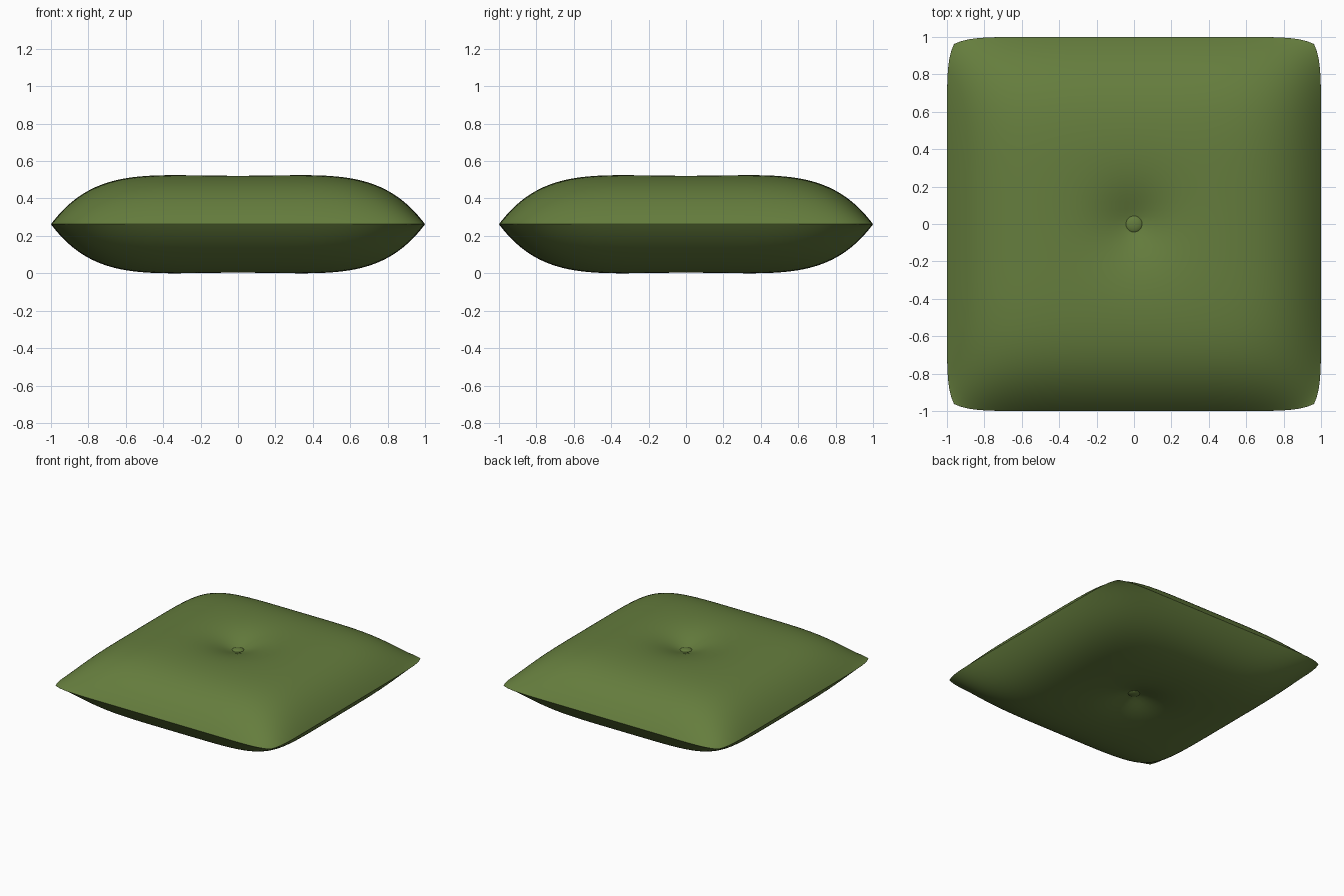
import bpy, bmesh, math

if "Cube" in bpy.data.objects:
    bpy.data.objects.remove(bpy.data.objects["Cube"])

green = bpy.data.materials.new("olive green fabric")
green.diffuse_color = (0.13, 0.205, 0.047, 1)
green.use_nodes = True
green.node_tree.nodes["Principled BSDF"].inputs["Base Color"].default_value = green.diffuse_color

N = 80            # grid resolution
H = 0.267         # half thickness before tufting
SEAM = 0.2635     # height of the seam
DIMPLE = 0.095


def half_height(u, v):
    r = math.hypot(u, v)
    puff = H * (1 - abs(u) ** 5) * (1 - abs(v) ** 5)
    return max(puff - DIMPLE * math.exp(-(r / 0.2) ** 1.5), 0)


def finish(bm, name):
    bmesh.ops.recalc_face_normals(bm, faces=bm.faces)
    for f in bm.faces:
        f.smooth = True
    me = bpy.data.meshes.new(name)
    bm.to_mesh(me)
    bm.free()
    me.materials.append(green)
    ob = bpy.data.objects.new(name, me)
    bpy.context.collection.objects.link(ob)
    return ob


# Cushion: two puffed sheets welded along the seam, rounded corners, tufted middle
bm = bmesh.new()
for side in (1, -1):
    rows = []
    for i in range(N + 1):
        row = []
        for j in range(N + 1):
            u = math.sin((i / N - 0.5) * math.pi)
            v = math.sin((j / N - 0.5) * math.pi)
            x = u * (1 - 0.038 * abs(v) ** 12.6)
            y = v * (1 - 0.038 * abs(u) ** 12.6)
            row.append(bm.verts.new((x, y, SEAM + side * half_height(u, v))))
        rows.append(row)
    for i in range(N):
        for j in range(N):
            bm.faces.new((rows[i][j], rows[i + 1][j], rows[i + 1][j + 1], rows[i][j + 1]))
rim = [v for v in bm.verts if abs(v.co.z - SEAM) < 1e-6]
bmesh.ops.remove_doubles(bm, verts=rim, dist=1e-5)
low = min(v.co.z for v in bm.verts)
finish(bm, "cushion").location.z = -low

# Buttons: flattened domes in the dimples
for side, name in ((1, "top_button"), (-1, "bottom_button")):
    bm = bmesh.new()
    bmesh.ops.create_uvsphere(bm, u_segments=32, v_segments=16, radius=0.048)
    bmesh.ops.scale(bm, vec=(1, 1, 0.4), verts=bm.verts)
    z = SEAM - low + side * (half_height(0, 0) + 0.002)
    finish(bm, name).location = (0, 0, z)
